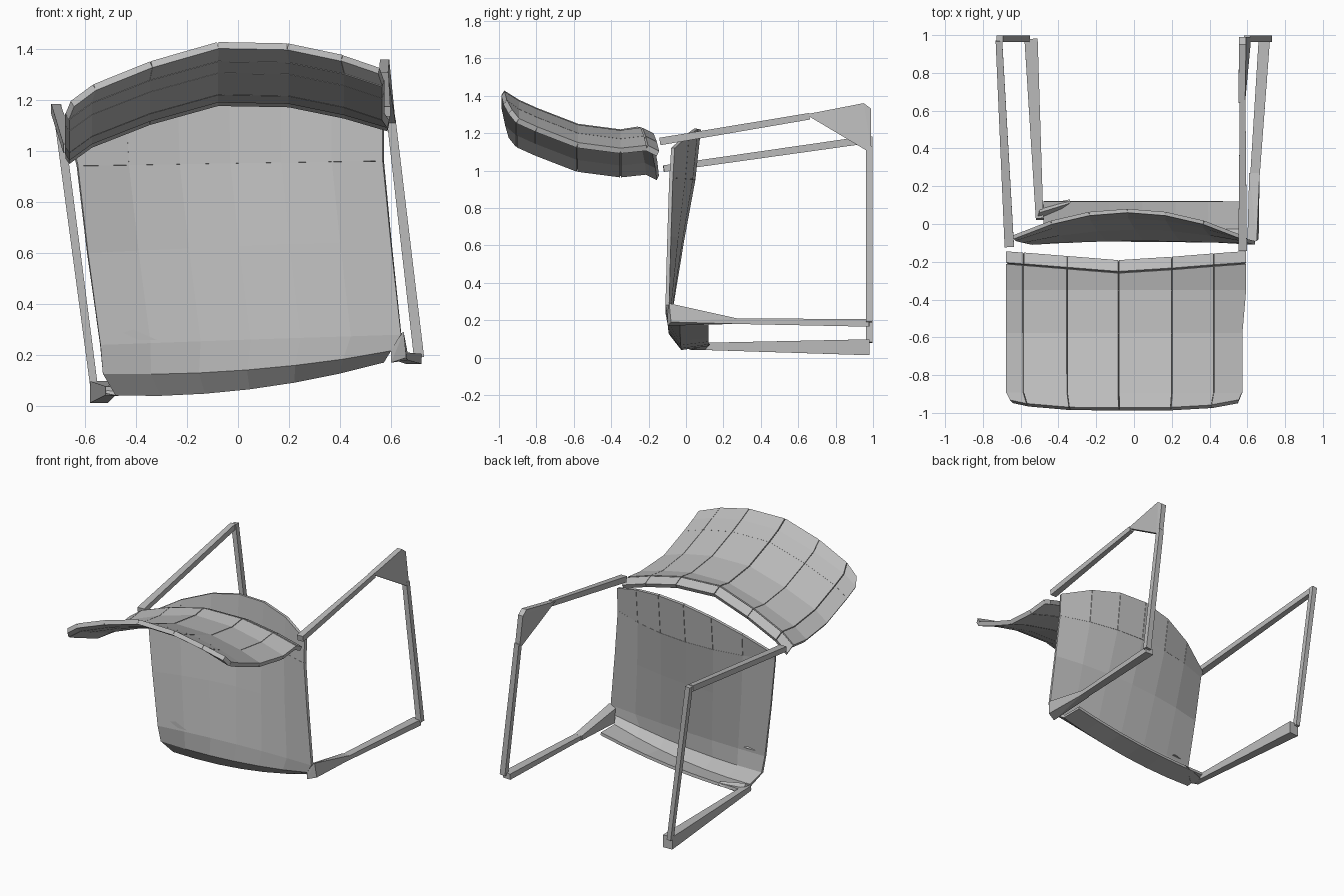
import bpy, bmesh
from mathutils import Vector

cube = bpy.data.objects.get("Cube")
if cube:
    bpy.data.objects.remove(cube)

grey = bpy.data.materials.new("plain grey")
grey.use_nodes = True
grey.diffuse_color = (0.5, 0.5, 0.5, 1)
grey.node_tree.nodes["Principled BSDF"].inputs["Base Color"].default_value = (0.5, 0.5, 0.5, 1)


def finish(name, bm):
    mesh = bpy.data.meshes.new(name)
    bm.to_mesh(mesh)
    bm.free()
    mesh.materials.append(grey)
    obj = bpy.data.objects.new(name, mesh)
    bpy.context.collection.objects.link(obj)
    return obj


def hull(name, points):
    bm = bmesh.new()
    for p in points:
        bm.verts.new(p)
    res = bmesh.ops.convex_hull(bm, input=bm.verts)
    loose = [v for v in bm.verts if not v.link_faces]
    bmesh.ops.delete(bm, geom=loose, context='VERTS')
    bmesh.ops.dissolve_limit(bm, angle_limit=0.03, verts=bm.verts, edges=bm.edges)
    bmesh.ops.recalc_face_normals(bm, faces=bm.faces)
    return finish(name, bm)


def bar(name, p, q, size_p, size_q):
    """Four-sided tapered bar; sizes are (width, height) at each end."""
    p, q = Vector(p), Vector(q)
    d = (q - p).normalized()
    side = Vector((1, 0, 0))
    side = (side - d * side.dot(d)).normalized()
    up = d.cross(side)
    return hull(name, [c + side * a * s[0] / 2 + up * b * s[1] / 2
                       for c, s in ((p, size_p), (q, size_q))
                       for a in (-1, 1) for b in (-1, 1)])


def sheet(name, rows, thickness, gap=0.0):
    """Skin a grid of points; a gap splits it into separate tiles."""
    bm = bmesh.new()
    for r0, r1 in zip(rows, rows[1:]):
        for k in range(len(r0) - 1):
            quad = [r0[k], r0[k + 1], r1[k + 1], r1[k]]
            mid = sum(quad, Vector()) / 4
            bm.faces.new([bm.verts.new(p.lerp(mid, gap)) for p in quad])
    if not gap:
        bmesh.ops.remove_doubles(bm, verts=bm.verts, dist=0.0005)
    obj = finish(name, bm)
    mod = obj.modifiers.new("thickness", 'SOLIDIFY')
    mod.thickness = thickness
    mod.offset = 0
    return obj


# Seat: left end, right end, arch in z, dish in y for each row
seat_rows = [
    ((-0.48, 0.12, 0.07), (0.57, 0.12, 0.18), -0.03, 0),
    ((-0.48, -0.02, 0.05), (0.57, -0.03, 0.18), -0.04, 0),
    ((-0.53, -0.08, 0.13), (0.60, -0.09, 0.22), -0.03, 0),
    ((-0.54, -0.10, 0.24), (0.64, -0.10, 0.28), 0, 0.02),
    ((-0.59, -0.09, 0.60), (0.60, -0.09, 0.65), 0, 0.07),
    ((-0.63, -0.08, 0.94), (0.57, -0.08, 0.96), 0, 0.12),
    ((-0.64, -0.07, 0.98), (0.57, -0.07, 1.12), 0.17, 0.14),
]


def seat_row(left, right, arch, dish):
    row = []
    for k in range(7):
        u = k / 3 - 1
        p = Vector(left).lerp(Vector(right), k / 6)
        row.append(p + Vector((0, dish, arch)) * (1 - u * u))
    return row


seat = [seat_row(*r) for r in seat_rows]
sheet("seat_panel", seat[:6], 0.02)
sheet("seat_upper_panels", seat[5:], 0.02, 0.006)

# Backrest: arched columns swept along a curved profile
columns = [(-0.67, -0.23), (-0.58, -0.165), (-0.35, -0.075), (-0.08, 0),
           (0.2, -0.005), (0.42, -0.05), (0.57, -0.1)]
profile = [(-0.98, 1.415), (-0.9, 1.365), (-0.8, 1.32), (-0.58, 1.235),
           (-0.35, 1.205), (-0.23, 1.22), (-0.17, 1.19)]
back = []
for j, (y, z) in enumerate(profile):
    row = []
    for x, drop in columns:
        edge = abs(x + 0.05) / 0.62
        shift = 0.04 * edge ** 4 if j == 0 else 0
        if j > 4:
            shift = -0.03 + 0.05 * edge
        pull = 0.97 if j == 0 else 1
        if x > 0.5 and j > 3:
            x += 0.02
        row.append(Vector((x * pull, y + shift, z + drop)))
    back.append(row)
sheet("backrest_tiles", back, 0.03, 0.008)

# Right-hand (-x) leg frame
bar("right_upper_rail", (-0.66, -0.12, 1.01), (-0.715, 0.97, 1.165), (0.05, 0.035), (0.035, 0.04))
bar("right_foot_bar", (-0.71, 0.98, 1.18), (-0.565, 0.98, 0.08), (0.035, 0.035), (0.03, 0.035))
bar("right_lower_rail", (-0.5, 0.03, 0.06), (-0.545, 0.98, 0.055), (0.04, 0.035), (0.07, 0.085))

# Left-hand (+x) leg frame
bar("left_upper_rail", (0.575, -0.14, 1.155), (0.575, 0.66, 1.29), (0.045, 0.04), (0.03, 0.035))
bar("left_foot_bar", (0.6, 0.98, 1.13), (0.71, 0.98, 0.19), (0.035, 0.035), (0.04, 0.035))
bar("left_lower_rail", (0.64, 0.25, 0.195), (0.69, 0.98, 0.185), (0.05, 0.03), (0.06, 0.04))

# Corner plates joining the bars
hull("left_rear_corner", [(x + s, y, z) for x, y, z in (
    (0.57, 0.64, 1.3), (0.575, 0.95, 1.36), (0.575, 0.99, 1.33),
    (0.6, 0.99, 1.11), (0.6, 0.96, 1.11)) for s in (-0.018, 0.018)])
hull("left_seat_corner", [(0.6, -0.1, 0.27), (0.65, -0.09, 0.29), (0.6, -0.1, 0.17),
                          (0.66, -0.08, 0.19), (0.61, 0.27, 0.21), (0.665, 0.27, 0.21),
                          (0.61, 0.27, 0.18), (0.665, 0.27, 0.18)])
hull("right_seat_corner", [(-0.52, 0.02, 0.05), (-0.47, 0.02, 0.04), (-0.34, 0.11, 0.09),
                           (-0.34, 0.13, 0.07), (-0.5, 0.1, 0.04), (-0.5, 0.06, 0.1)])
hull("seat_side_gusset", [(-0.54, -0.1, 0.26), (-0.41, -0.1, 0.3),
                          (-0.32, -0.1, 0.26), (-0.42, -0.07, 0.27)])
